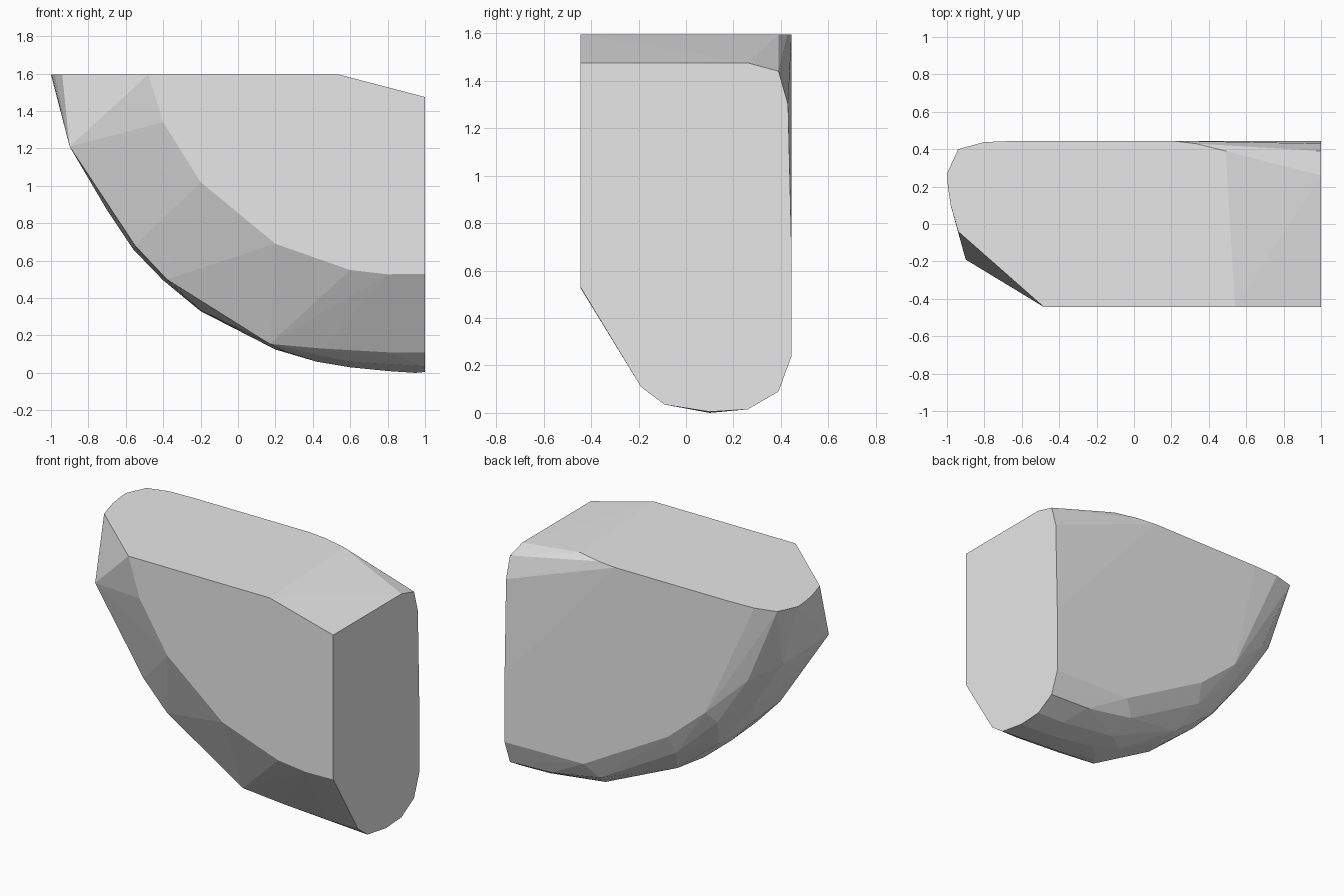
import bpy, bmesh, math

# Faceted block: hull stretched over outlines at successive depths
FRONT, BACK, TOP = -0.445, 0.445, 1.595


def layer(y, outline):
    return [(x, y, z) for x, z in outline]


points = []
# flat front face
points += layer(FRONT, [(-0.48, TOP), (-0.40, 1.34), (-0.20, 1.02), (0.20, 0.69),
                        (0.60, 0.55), (0.80, 0.527), (1, 0.53), (1, 1.475), (0.54, TOP)])
# lower end of the front bevel
points += layer(-0.19, [(-0.90, 1.21), (-0.55, 0.68), (-0.38, 0.50), (0.17, 0.155),
                        (0.45, 0.13), (0.80, 0.11), (1, 0.11)])
# rounded keel
points += layer(-0.09, [(-0.20, 0.335), (0.25, 0.115), (0.60, 0.06), (1, 0.035)])
points += layer(0.10, [(-0.70, 0.87), (-0.56, 0.66), (-0.40, 0.495), (-0.20, 0.33),
                       (0.20, 0.125), (0.42, 0.06), (0.60, 0.03), (0.80, 0.01),
                       (0.95, 0.0), (1, 0.005)])
points += layer(0.26, [(-0.88, 1.18), (-0.68, 0.87), (-0.42, 0.54), (-0.12, 0.30),
                       (0.40, 0.07), (0.80, 0.02), (1, 0.015), (1, 1.475)])
# back bevel
points += layer(0.39, [(-0.72, 1.08), (-0.50, 0.75), (-0.20, 0.47), (0.35, 0.16),
                       (0.70, 0.10), (1, 0.09), (1, 1.44), (0.49, TOP)])
# back face
points += layer(0.43, [(1, 1.30), (0.33, TOP)])
points += layer(BACK, [(-0.62, TOP), (0.20, TOP), (-0.45, 0.82), (-0.18, 0.59),
                       (0.43, 0.25), (1, 0.24), (1, 0.68), (0.75, 1.05)])
# rounded left end of the top
points += [(x, y, TOP) for x, y in [(-0.94, -0.04), (-0.98, 0.10), (-0.995, 0.20),
                                    (-1, 0.27), (-0.94, 0.40), (-0.80, 0.438)]]

bm = bmesh.new()
for p in points:
    bm.verts.new(p)
hull = bmesh.ops.convex_hull(bm, input=bm.verts[:])
loose = [v for v in bm.verts if not v.link_faces]
bmesh.ops.delete(bm, geom=loose, context='VERTS')
bmesh.ops.dissolve_limit(bm, angle_limit=math.radians(0.5),
                         verts=bm.verts[:], edges=bm.edges[:])
bmesh.ops.recalc_face_normals(bm, faces=bm.faces[:])

mesh = bpy.data.meshes.new("faceted_block")
bm.to_mesh(mesh)
bm.free()
block = bpy.data.objects.new("faceted_block", mesh)
bpy.context.collection.objects.link(block)

# plain grey
grey = bpy.data.materials.new("light_grey")
grey.diffuse_color = (0.8, 0.8, 0.8, 1)
mesh.materials.append(grey)
